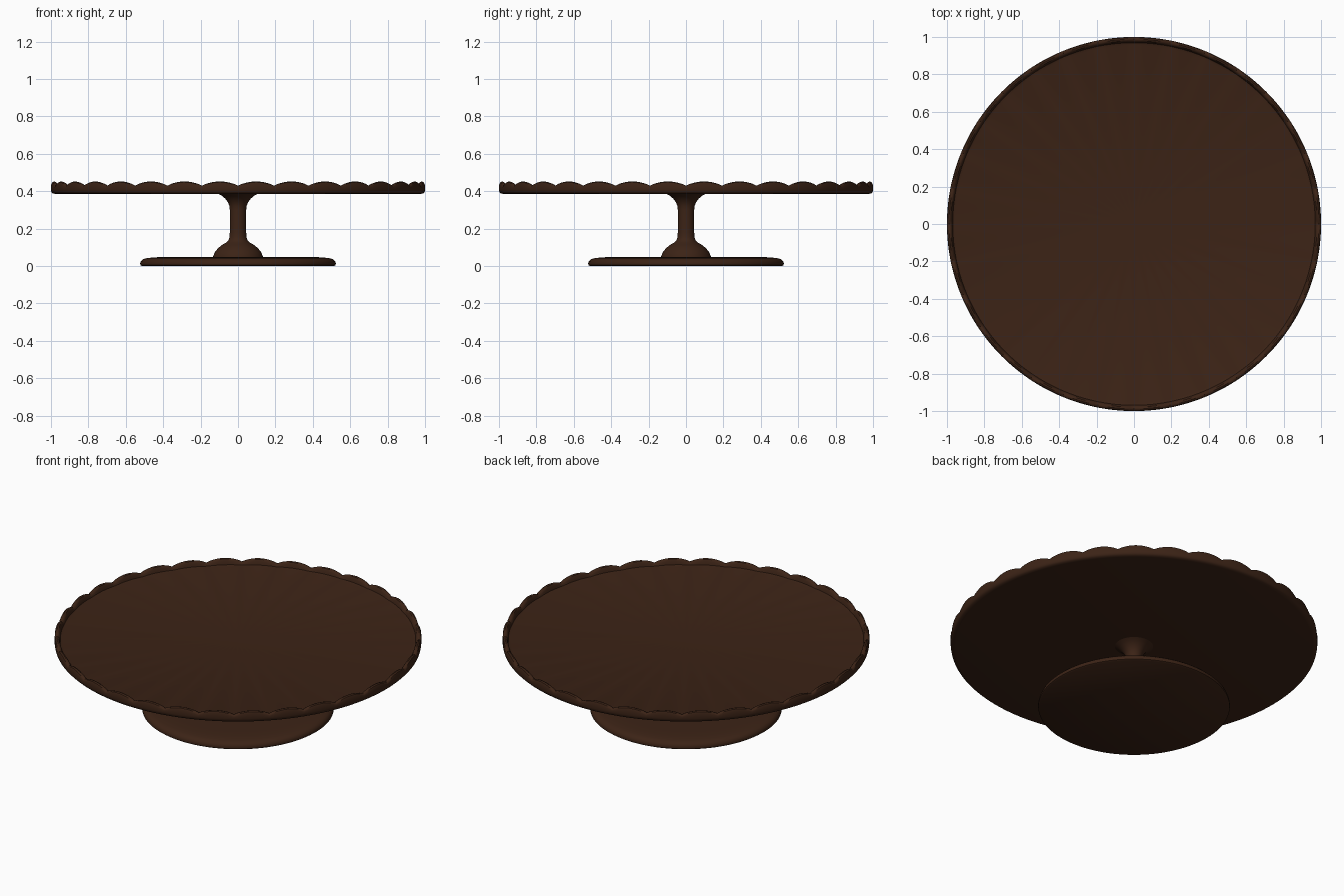
import bpy, bmesh, math

if "Cube" in bpy.data.objects:
    bpy.data.objects.remove(bpy.data.objects["Cube"])

SCALLOPS = 32

mat = bpy.data.materials.new("dark_brown")
mat.diffuse_color = (0.045, 0.017, 0.008, 1)
mat.use_nodes = True
mat.node_tree.nodes["Principled BSDF"].inputs["Base Color"].default_value = mat.diffuse_color


def scallop(a):
    # 0 at each notch, 1 at each crest; notches fall on the x and y axes
    return abs(math.sin(a * SCALLOPS / 2)) ** 0.8


def lathe(name, profile, segs, angle=40):
    # profile: (radius, height, scallop height); both ends close with a centre point
    bm = bmesh.new()
    rings = []
    for r, z, w in profile:
        if r == 0:
            rings.append([bm.verts.new((0, 0, z))] * segs)
            continue
        ring = []
        for i in range(segs):
            a = 2 * math.pi * i / segs
            ring.append(bm.verts.new((r * math.cos(a), r * math.sin(a), z + w * scallop(a))))
        rings.append(ring)
    for lo, hi in zip(rings, rings[1:]):
        for i in range(segs):
            j = (i + 1) % segs
            quad = list(dict.fromkeys((lo[i], lo[j], hi[j], hi[i])))
            bm.faces.new(quad)
    bmesh.ops.recalc_face_normals(bm, faces=bm.faces)
    me = bpy.data.meshes.new(name)
    bm.to_mesh(me)
    bm.free()
    ob = bpy.data.objects.new(name, me)
    bpy.context.collection.objects.link(ob)
    me.materials.append(mat)
    bpy.ops.object.select_all(action='DESELECT')
    ob.select_set(True)
    bpy.context.view_layer.objects.active = ob
    bpy.ops.object.shade_smooth_by_angle(angle=math.radians(angle))
    return ob


# Plate with a thin raised scalloped rim
lathe("plate", [
    (0, 0.385, 0), (0.975, 0.385, 0), (0.99, 0.388, 0), (0.998, 0.396, 0),
    (1.0, 0.408, 0), (1.0, 0.42, 0.018), (0.996, 0.426, 0.022),
    (0.988, 0.429, 0.023), (0.979, 0.427, 0.022), (0.973, 0.421, 0.018),
    (0.969, 0.416, 0.003), (0.955, 0.414, 0), (0, 0.414, 0)], SCALLOPS * 10)

# Stem with a bell-shaped foot and a flared collar under the plate
lathe("stem", [(r, z, 0) for r, z in [
    (0, 0.04), (0.134, 0.04), (0.132, 0.055), (0.122, 0.076), (0.106, 0.096),
    (0.085, 0.113), (0.064, 0.125), (0.051, 0.138), (0.045, 0.155),
    (0.044, 0.18), (0.044, 0.30), (0.046, 0.32), (0.053, 0.34), (0.068, 0.36),
    (0.087, 0.376), (0.106, 0.386), (0, 0.39)]], 64)

# Round base disc with a softened upper edge
lathe("base", [(r, z, 0) for r, z in [
    (0, 0), (0.515, 0), (0.522, 0.005), (0.523, 0.014), (0.519, 0.026),
    (0.508, 0.036), (0.488, 0.042), (0.45, 0.046), (0.40, 0.048),
    (0, 0.05)]], 128)
